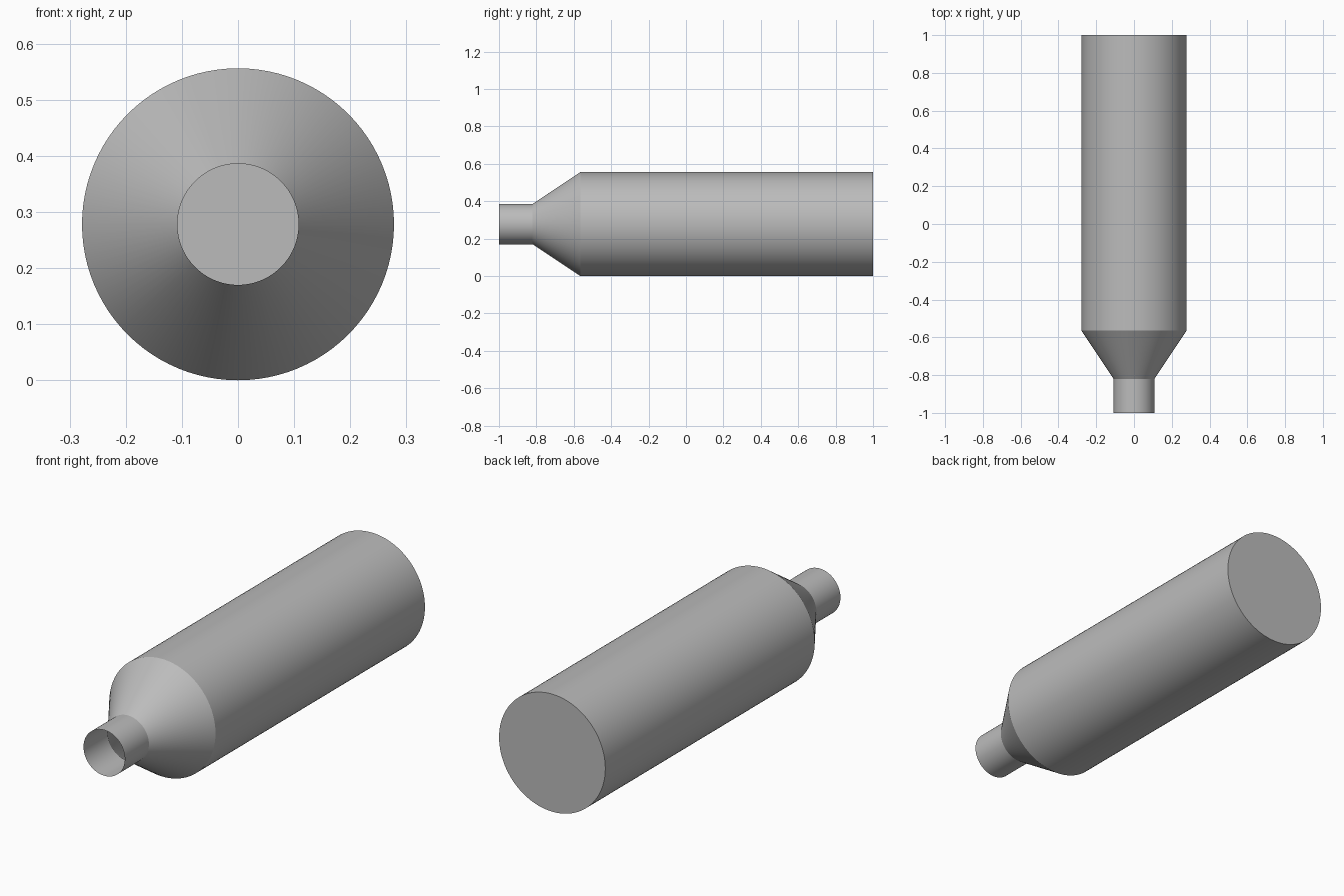
import bpy, bmesh, math
from mathutils import Matrix, Vector

if "Cube" in bpy.data.objects:
    bpy.data.objects.remove(bpy.data.objects["Cube"])

R = 0.278      # body radius
NECK = 0.108   # neck radius
SEGS = 96

grey = bpy.data.materials.new("plain grey")
grey.diffuse_color = (0.5, 0.5, 0.5, 1)
grey.use_nodes = True
grey.node_tree.nodes["Principled BSDF"].inputs["Base Color"].default_value = grey.diffuse_color

# profile as (radius, y): closed base, body, shoulder, open neck
profile = [(0, 1), (R, 1), (R, -0.565), (NECK, -0.82), (NECK, -1)]

# spin the profile around the long axis
bm = bmesh.new()
verts = [bm.verts.new((r, y, R)) for r, y in profile]
edges = [bm.edges.new(pair) for pair in zip(verts, verts[1:])]
bmesh.ops.spin(bm, geom=verts + edges, cent=(0, 0, R), axis=(0, 1, 0),
               angle=2 * math.pi, steps=SEGS, use_duplicate=False)
bmesh.ops.remove_doubles(bm, verts=bm.verts, dist=1e-4)
bmesh.ops.recalc_face_normals(bm, faces=bm.faces)

# make sure the base faces outwards
base = max(bm.faces, key=lambda f: f.calc_center_median().y)
if base.normal.y < 0:
    bmesh.ops.reverse_faces(bm, faces=bm.faces)

mesh = bpy.data.meshes.new("bottle")
bm.to_mesh(mesh)
bm.free()
mesh.materials.append(grey)
bottle = bpy.data.objects.new("bottle", mesh)
bpy.context.collection.objects.link(bottle)

# smooth round walls, crisp shoulder and base edges
bpy.context.view_layer.objects.active = bottle
bottle.select_set(True)
bpy.ops.object.shade_smooth_by_angle(angle=math.radians(25))
